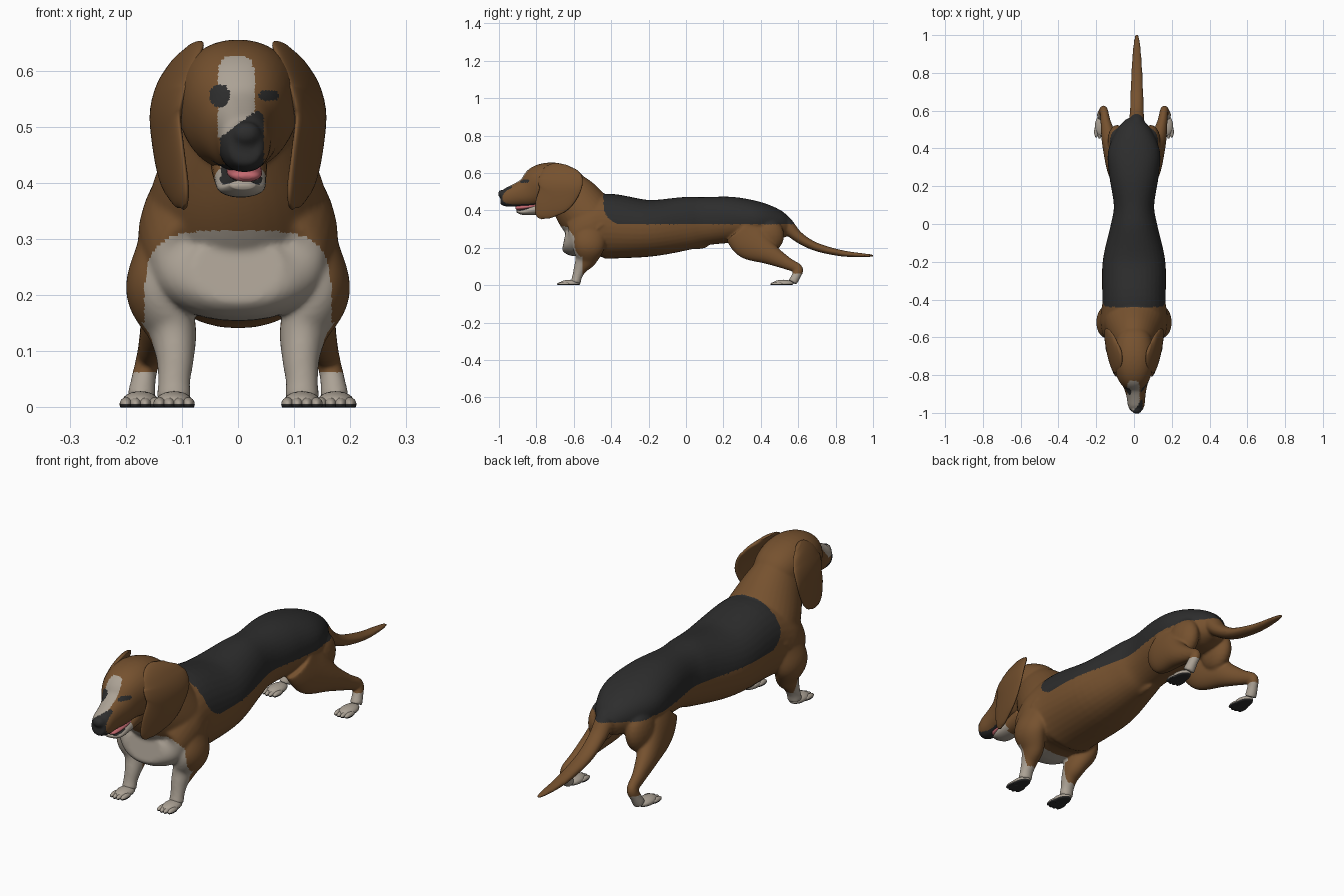
import bpy
import bmesh
import math
from mathutils import Vector, Matrix

cube = bpy.data.objects.get("Cube")
if cube:
    bpy.data.objects.remove(cube, do_unlink=True)


def make_material(name, rgb):
    material = bpy.data.materials.new(name)
    material.use_nodes = True
    material.diffuse_color = (*rgb, 1)
    material.node_tree.nodes["Principled BSDF"].inputs["Base Color"].default_value = (*rgb, 1)
    return material


BROWN, BLACK, WHITE, PINK = range(4)
materials = [
    make_material("brown_fur", (.18, .083, .028)),
    make_material("black_fur", (.026, .026, .026)),
    make_material("cream_fur", (.41, .36, .3)),
    make_material("pink_tongue", (.55, .14, .16)),
]


def smooth_path(stations, steps=6):
    """Interpolate stations of (x, y, z, side radius, depth radius)."""
    pts = [Vector(s) for s in stations]
    pts = [pts[0]] + pts + [pts[-1]]
    path = []
    for a, b, c, d in zip(pts, pts[1:], pts[2:], pts[3:]):
        for i in range(steps):
            t = i / steps
            path.append(b + (c - a) * (t / 2) + (a * 2 - b * 5 + c * 4 - d) * (t * t / 2)
                        + (b * 3 - a - c * 3 + d) * (t ** 3 / 2))
    return path + [pts[-1]]


def rounded(value, power):
    return math.copysign(abs(value) ** (2 / power), value)


def loft(bm, stations, mirror=False, power=2, sides=36):
    """Skin rings along a path; a higher power makes them squarer."""
    for sign in ((1, -1) if mirror else (1,)):
        path = smooth_path([(sign * s[0], *s[1:]) for s in stations])
        rings = []
        for i, p in enumerate(path):
            tangent = (path[min(i + 1, len(path) - 1)] - path[max(i - 1, 0)]).to_3d().normalized()
            depth = Vector((1, 0, 0)).cross(tangent).normalized()
            side = tangent.cross(depth)
            ring = []
            for k in range(sides):
                angle = math.tau * k / sides
                offset = side * (p[3] * rounded(math.cos(angle), power))
                offset += depth * (p[4] * rounded(math.sin(angle), power))
                ring.append(bm.verts.new(p.to_3d() + offset))
            rings.append(ring)
        for low, high in zip(rings, rings[1:]):
            for k in range(sides):
                n = (k + 1) % sides
                bm.faces.new((low[k], low[n], high[n], high[k]))
        bm.faces.new(rings[0][::-1])
        bm.faces.new(rings[-1])


def ball(bm, centre, radii):
    matrix = Matrix.Translation(centre) @ Matrix.Diagonal((*radii, 1))
    bmesh.ops.create_uvsphere(bm, u_segments=20, v_segments=12, radius=1, matrix=matrix)


def finish(bm, name, paint, voxel=None):
    """Make the object, fuse it if asked, and colour faces by a rule."""
    bmesh.ops.recalc_face_normals(bm, faces=bm.faces)
    mesh = bpy.data.meshes.new(name)
    bm.to_mesh(mesh)
    bm.free()
    obj = bpy.data.objects.new(name, mesh)
    bpy.context.collection.objects.link(obj)
    if voxel:
        remesh = obj.modifiers.new("fuse", "REMESH")
        remesh.mode = "VOXEL"
        remesh.voxel_size = voxel
        relax = obj.modifiers.new("relax", "SMOOTH")
        relax.factor = .5
        relax.iterations = 10
        bpy.context.view_layer.update()
        graph = bpy.context.evaluated_depsgraph_get()
        fused = bpy.data.meshes.new_from_object(obj.evaluated_get(graph))
        obj.modifiers.clear()
        obj.data = fused
        fused.name = name
    obj.data.materials.clear()
    for material in materials:
        obj.data.materials.append(material)
    for face in obj.data.polygons:
        face.material_index = paint(face.center, face.normal)
    obj.data.shade_smooth()


def coat(p, n):
    x, y, z = p
    # face: eyes, nose, lips, blaze
    if y < -.76 and z > .4:
        for eye, height in ((-.033, .021), (.055, .01)):
            if ((x - eye) / .018) ** 2 + ((z - .556) / height) ** 2 < 1:
                return BLACK
        if y < -.93 and -.032 < x < .046 and z < .505 + .75 * x:
            return BLACK
        if n.z < -.75 and z < .45 and y < -.8:
            return BLACK
        if (abs(x + .003) / .033) ** 4 + (max(z - .56, 0) / .066) ** 4 < 1 and z > .48 and n.z > -.1:
            return WHITE
        return BROWN
    # saddle with rounded front corners
    if y > -.44 and z > .325:
        corner = Vector((min(y + .34, 0), min(z - .425, 0)))
        return BLACK if corner.length < .1 else BROWN
    # chest bib
    if y < -.53 and z > .152 and (x / .167) ** 4 + (max(z - .16, 0) / .155) ** 4 < 1:
        return WHITE
    # stockings
    if y < -.4 and z < .152 and abs(x) > .06 and (z < .06 or y < -.553):
        return WHITE
    if y > .4 and z < .062:
        return WHITE
    return BROWN


# Body skin: trunk, neck, head, legs and tail fused together
skin = bmesh.new()
trunk = [
    (-.65, .25, .08, .055), (-.61, .248, .15, .1), (-.52, .295, .178, .152),
    (-.42, .315, .168, .174), (-.2, .304, .166, .152), (0, .33, .122, .142),
    (.1, .342, .107, .129), (.25, .35, .13, .122), (.38, .345, .138, .102),
    (.49, .32, .095, .08), (.55, .3, .045, .045),
]
loft(skin, [(0, *s) for s in trunk], power=2.15)
neck = [
    (-.47, .3, .178, .15), (-.545, .39, .152, .147),
    (-.6, .465, .122, .132), (-.65, .53, .09, .105),
]
loft(skin, [(0, *s) for s in neck])
head = [
    (0, -.54, .51, .04, .04), (0, -.6, .525, .09, .09), (0, -.7, .545, .108, .11),
    (0, -.78, .528, .098, .113), (.006, -.845, .498, .068, .083), (.01, -.9, .483, .052, .064),
    (.012, -.96, .469, .044, .05), (.014, -.99, .47, .03, .036),
]
loft(skin, head, power=2.2)
ball(skin, (.014, -.984, .488), (.027, .022, .022))
front_leg = [
    (.11, -.5, .33, .05, .075), (.132, -.51, .27, .052, .085), (.143, -.522, .205, .056, .085),
    (.118, -.537, .14, .044, .06), (.112, -.565, .09, .034, .036),
    (.114, -.582, .045, .029, .026), (.114, -.59, .014, .031, .028),
]
loft(skin, front_leg, mirror=True)
hind_leg = [
    (.09, .3, .295, .05, .1), (.107, .35, .23, .048, .1), (.13, .45, .165, .042, .057),
    (.15, .54, .117, .027, .034), (.16, .6, .086, .022, .026),
    (.168, .59, .052, .022, .024), (.173, .57, .015, .026, .025),
]
loft(skin, hind_leg, mirror=True)
for sign in (1, -1):
    ball(skin, (sign * .09, .44, .265), (.05, .085, .09))
tail = [
    (.01, .44, .365, .05, .04), (.013, .52, .335, .043, .042), (.015, .595, .262, .037, .03),
    (.015, .69, .207, .034, .023), (.015, .83, .171, .028, .017), (.015, .95, .16, .019, .01),
    (.015, 1.003, .158, .008, .006),
]
loft(skin, tail)
ball(skin, (0, .05, .212), (.022, .07, .02))
finish(skin, "body", coat, voxel=.0055)

# Paws: flat pad and four toes, black soles
for end, px, py in (("front", .114, -.62), ("hind", .174, .52)):
    for side, sign in (("left", 1), ("right", -1)):
        paw = bmesh.new()
        ball(paw, (sign * px, py, .01), (.033, .055, .019))
        for toe in (-1.5, -.5, .5, 1.5):
            reach = .04 - .006 * abs(toe)
            ball(paw, (sign * px + toe * .017, py - reach, .006), (.0115, .032, .012))
        for v in paw.verts:
            v.co.z = max(v.co.z, 0)
        finish(paw, end + "_paw_" + side, lambda p, n: BLACK if p.z < .007 else WHITE)

# Ears: upright flaps, bent in over the skull and flaring outward at the back
ear_path = [
    (.122, -.665, .648, .008, .03), (.122, -.668, .63, .015, .075), (.122, -.67, .6, .018, .105),
    (.124, -.672, .55, .018, .119), (.124, -.695, .48, .015, .103), (.12, -.742, .42, .012, .074),
    (.114, -.772, .378, .01, .042), (.111, -.782, .357, .004, .012),
]
for side, sign in (("left", 1), ("right", -1)):
    ear = bmesh.new()
    loft(ear, [(sign * s[0], *s[1:]) for s in ear_path])
    for v in ear.verts:
        v.co.x += sign * (.2 * (v.co.y + .7) - 2.4 * max(v.co.z - .5, 0) ** 2)
    finish(ear, "ear_" + side, lambda p, n: BROWN)

# Open lower jaw with dark lining, and tongue
jaw = bmesh.new()
loft(jaw, [(.002, -.72, .43, .05, .05), (.004, -.8, .407, .046, .032),
           (.006, -.87, .392, .041, .017), (.008, -.905, .397, .022, .008)])
finish(jaw, "lower_jaw",
       lambda p, n: BROWN if p.y > -.8 else BLACK if n.z > .75 else WHITE)
tongue = bmesh.new()
loft(tongue, [(.01, -.77, .43, .03, .014), (.012, -.85, .418, .031, .013),
              (.014, -.9, .413, .025, .011), (.014, -.912, .411, .01, .004)])
finish(tongue, "tongue", lambda p, n: PINK)
